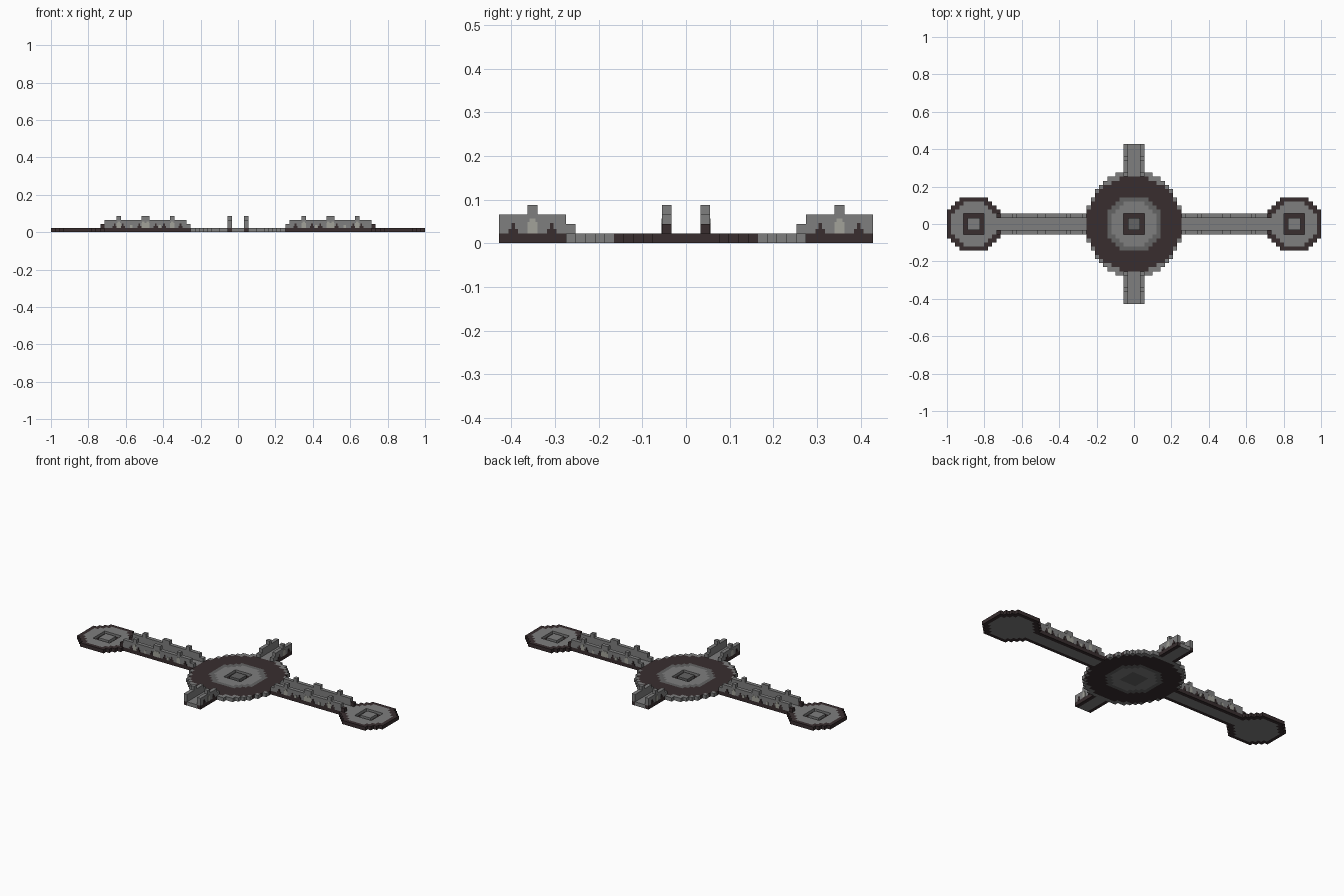
import bpy
import bmesh

cube = bpy.data.objects.get("Cube")
if cube:
    bpy.data.objects.remove(cube, do_unlink=True)

B = 2 / 91  # edge length of one block


def make_material(name, r, g, b):
    m = bpy.data.materials.new(name)
    m.use_nodes = True
    m.diffuse_color = (r, g, b, 1)
    m.node_tree.nodes["Principled BSDF"].inputs["Base Color"].default_value = (r, g, b, 1)
    return m


MATS = [make_material("stone grey", 0.21, 0.21, 0.21),
        make_material("dark brown", 0.04, 0.027, 0.028),
        make_material("deep grey", 0.125, 0.125, 0.125),
        make_material("pale stone", 0.36, 0.36, 0.32)]
STONE, BROWN, DEEP, PALE = range(4)


def finish(name, bm):
    bmesh.ops.remove_doubles(bm, verts=bm.verts, dist=1e-5)
    mesh = bpy.data.meshes.new(name)
    bm.to_mesh(mesh)
    bm.free()
    for m in MATS:
        mesh.materials.append(m)
    ob = bpy.data.objects.new(name, mesh)
    bpy.context.collection.objects.link(ob)
    return ob


def block_field(name, cells, z0=0):
    """cells maps (i, j) to (top height in blocks, top colour, bottom colour)."""
    bm = bmesh.new()

    def quad(pts, mat):
        f = bm.faces.new([bm.verts.new((x * B, y * B, z * B)) for x, y, z in pts])
        f.material_index = mat

    for (i, j), (top, mat, under) in cells.items():
        a, b, c, d = [(i + u, j + v) for u, v in
                      ((-.5, -.5), (.5, -.5), (.5, .5), (-.5, .5))]
        quad([(*p, top) for p in (a, b, c, d)], mat)
        quad([(*p, z0) for p in (d, c, b, a)], under)
        # side walls only where the neighbour is lower or missing
        for (di, dj), p, q in (((0, -1), a, b), ((1, 0), b, c),
                               ((0, 1), c, d), ((-1, 0), d, a)):
            low = cells.get((i + di, j + dj), (z0,))[0]
            if low < top:
                quad([(*p, low), (*q, low), (*q, top), (*p, top)], mat)
    return finish(name, bm)


def in_octagon(i, j, r):
    return max(abs(i), abs(j)) <= r and abs(i) + abs(j) <= r * 1.5


GROOVE = 0.25  # floor height of the square grooves

# Round central platform: rim, dark band, octagon, grooved centre
hub = {}
for i in range(-12, 13):
    for j in range(-12, 13):
        ring = max(abs(i), abs(j))
        if (i / 11.9) ** 2 + (j / 12.9) ** 2 > 1:
            continue
        top, mat = 1, STONE
        if i * i + j * j <= 11.6 ** 2:
            mat = BROWN
        if in_octagon(i, j, 6):
            mat = STONE if in_octagon(i, j, 5) else DEEP
        under = mat
        if ring <= 2:
            mat = under = DEEP
        if ring == 2:
            top, mat = GROOVE, BROWN
        hub[i, j] = (top, mat, under)
block_field("central_platform", hub)

# Octagonal end platforms
for side, label in ((1, "left"), (-1, "right")):
    pad = {}
    for i in range(-6, 7):
        for j in range(-6, 7):
            if not in_octagon(i, j, 6):
                continue
            inner = in_octagon(i, j, 5) or (i == -6 and abs(j) <= 1)
            mat = STONE if inner else BROWN
            groove = max(abs(i), abs(j)) == 2
            pad[side * (39 + i), j] = ((GROOVE, BROWN, STONE) if groove
                                       else (1, mat, mat))
    block_field(label + "_end_platform", pad)


def add_plate(bm, centre, size, mat):
    made = bmesh.ops.create_cube(bm, size=1)
    for v in made["verts"]:
        v.co = [c * B + p * s * B for c, p, s in zip(centre, v.co, size)]
    for f in {f for v in made["verts"] for f in v.link_faces}:
        f.material_index = mat


def bridge(label, along_x, side, first, last, merlons, lamps, end_step):
    def place(k, w):
        return (side * k, w) if along_x else (w, side * k)

    # deck with dark edge rows
    deck = {place(k, w): (1, m, m)
            for k in range(first, last + 1) for w in range(-2, 3)
            for m in [BROWN if abs(w) == 2 else STONE]
            if place(k, w) not in hub}
    block_field(label + "_bridge_deck", deck)

    for edge in (-1, 1):
        # parapet with low steps at its ends and raised merlons
        rail = {place(12, 2 * edge): (2, STONE, STONE)}
        for k in range(13, last + 1):
            rail[place(k, 2 * edge)] = (4 if k in merlons else 3, STONE, STONE)
        if end_step:
            rail[place(last + 1, 2 * edge)] = (2, BROWN, BROWN)
        part = label + ("_near" if edge < 0 else "_far")
        block_field(part + "_parapet", rail, z0=1)

        # pale pointed panels and dark small panels on the outer face
        bm = bmesh.new()

        def panel(k, width, height, mat):
            x, y = place(k, edge * 2.52)
            size = (width, .1, height) if along_x else (.1, width, height)
            add_plate(bm, (x, y, 1 + height / 2), size, mat)

        for k in merlons:
            panel(k, 1, 1.2, PALE)
            panel(k, .6, 1.6, PALE)
        for k in lamps:
            panel(k, .6, .8, PALE)
        for k in range(14, last, 2):
            if k not in merlons and k not in lamps:
                panel(k, 1, .5, BROWN)
                panel(k, .4, 1.1, BROWN)
        finish(part + "_panels", bm)


for side, label in ((1, "left"), (-1, "right")):
    bridge(label, True, side, 12, 32, (16, 22, 23, 29), (19, 26), True)
for side, label in ((1, "back"), (-1, "front")):
    bridge(label, False, side, 12, 19, (16,), (), False)
